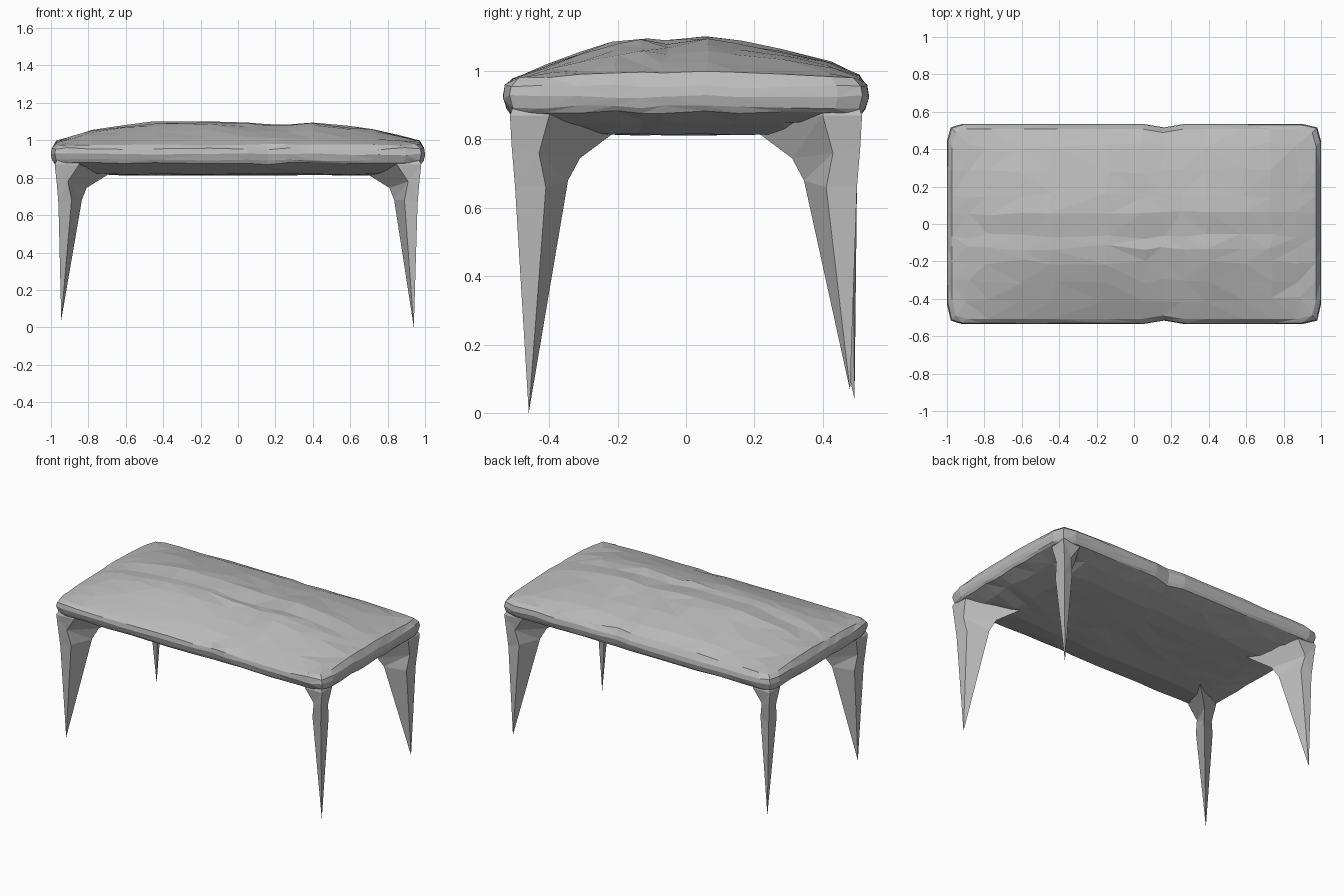
import bpy, bmesh, random
from mathutils import Vector

random.seed(4)
cube = bpy.data.objects.get("Cube")
if cube:
    bpy.data.objects.remove(cube, do_unlink=True)

grey = bpy.data.materials.new("stone grey")
grey.use_nodes = True
tone = (0.5, 0.5, 0.5, 1)
grey.diffuse_color = tone
grey.node_tree.nodes["Principled BSDF"].inputs["Base Color"].default_value = tone


def finish(bm, name):
    bmesh.ops.recalc_face_normals(bm, faces=bm.faces[:])
    bmesh.ops.triangulate(bm, faces=bm.faces[:])
    mesh = bpy.data.meshes.new(name)
    bm.to_mesh(mesh)
    bm.free()
    mesh.materials.append(grey)
    obj = bpy.data.objects.new(name, mesh)
    bpy.context.collection.objects.link(obj)
    return obj


def lerp_profile(points, t):
    for (a, za), (b, zb) in zip(points, points[1:]):
        if t <= b:
            return za + (zb - za) * max(0, (t - a) / (b - a))
    return points[-1][1]


# Crown of the top: ridge height along x, and its falloff across y
ridge = [(-0.97, 0.02), (-0.8, 0.075), (-0.45, 0.12), (-0.15, 0.125),
         (0.2, 0.105), (0.4, 0.115), (0.75, 0.08), (0.97, 0.02)]
slope = [(-0.5, 0), (-0.4, 0.4), (-0.2, 0.9), (-0.13, 1), (-0.07, 0.9),
         (0.06, 1.04), (0.3, 0.68), (0.45, 0.35), (0.5, 0.1)]


def top_z(x, y):
    return 0.975 + lerp_profile(ridge, x) * lerp_profile(slope, y)


def under_z(x, y):
    edge = min((0.98 - abs(x)) / 0.24, (0.52 - abs(y)) / 0.25, 1)
    return 0.815 + 0.065 * (1 - max(edge, 0)) ** 1.3


# Slab top: crowned upper grid, faceted rim and shallow belly
xs = [-1, -0.92, -0.8, -0.62, -0.45, -0.15, 0.05, 0.16, 0.27, 0.4, 0.6, 0.75, 0.9, 1]
ys = [-1, -0.8, -0.6, -0.4, -0.25, -0.13, 0.11, 0.3, 0.56, 0.83, 1]
nx, ny = len(xs), len(ys)
rim_path = ([(i, 0) for i in range(nx - 1)] + [(nx - 1, j) for j in range(ny - 1)] +
            [(i, ny - 1) for i in range(nx - 1, 0, -1)] + [(0, j) for j in range(ny - 1, 0, -1)])


def plan(i, j, half_x, half_y, jitter):
    x, y = xs[i] * half_x, ys[j] * half_y
    if i in (0, nx - 1) and j in (0, ny - 1):       # softened corners
        x, y = x * 0.98, y * 0.965
    elif j in (0, ny - 1) and xs[i] == 0.16:        # small dent in the long edges
        y *= 0.965
    if 0 < i < nx - 1 and 0 < j < ny - 1:
        x += random.uniform(-jitter, jitter)
        y += random.uniform(-jitter, jitter)
    return x, y


bm = bmesh.new()
surfaces = []
for half_x, half_y, height in ((0.972, 0.507, top_z), (0.982, 0.515, under_z)):
    grid = {}
    for i in range(nx):
        for j in range(ny):
            x, y = plan(i, j, half_x, half_y, 0.015)
            z = height(x, y) + random.uniform(-0.004, 0.004)
            grid[i, j] = bm.verts.new((x, y, z))
    for i in range(nx - 1):
        for j in range(ny - 1):
            bm.faces.new([grid[i, j], grid[i + 1, j], grid[i + 1, j + 1], grid[i, j + 1]])
    surfaces.append([grid[k] for k in rim_path])

rings = [surfaces[0]]
for half_x, half_y, z in ((0.995, 0.53, 0.955), (1.0, 0.535, 0.925), (0.993, 0.525, 0.895)):
    rings.append([bm.verts.new((*plan(i, j, half_x, half_y, 0), z + random.uniform(-0.006, 0.006)))
                  for i, j in rim_path])
rings.append(surfaces[1])
for upper, lower in zip(rings, rings[1:]):
    for k in range(len(upper)):
        n = (k + 1) % len(upper)
        bm.faces.new([upper[k], upper[n], lower[n], lower[k]])
finish(bm, "table_top")

# Legs: kite section (outer corner, end edge, inner edge, side edge), flaring into the belly
sections = [
    [(0.96, 0.50, 0.66), (0.955, 0.41, 0.66), (0.835, 0.345, 0.68), (0.89, 0.487, 0.68)],
    [(0.97, 0.51, 0.78), (0.965, 0.43, 0.76), (0.81, 0.31, 0.745), (0.91, 0.502, 0.78)],
    [(0.98, 0.515, 0.87), (0.975, 0.40, 0.87), (0.69, 0.21, 0.82), (0.85, 0.51, 0.87)],
    [(0.96, 0.50, 0.91), (0.95, 0.40, 0.91), (0.72, 0.23, 0.87), (0.85, 0.49, 0.91)],
]


def leg(name, sx, sy, tip):
    bm = bmesh.new()
    point = bm.verts.new((sx * tip[0], sy * tip[1], tip[2]))
    loops = [[bm.verts.new((sx * x, sy * y, z)) for x, y, z in ring] for ring in sections]
    for k in range(4):
        n = (k + 1) % 4
        bm.faces.new([point, loops[0][k], loops[0][n]])
        for low, high in zip(loops, loops[1:]):
            bm.faces.new([low[k], high[k], high[n], low[n]])
    bm.faces.new(loops[-1])
    finish(bm, name)


leg("front_left_leg", 1, -1, (0.94, 0.46, 0))
leg("front_right_leg", -1, -1, (0.945, 0.46, 0.04))
leg("back_left_leg", 1, 1, (0.94, 0.48, 0.065))
leg("back_right_leg", -1, 1, (0.945, 0.493, 0.04))
